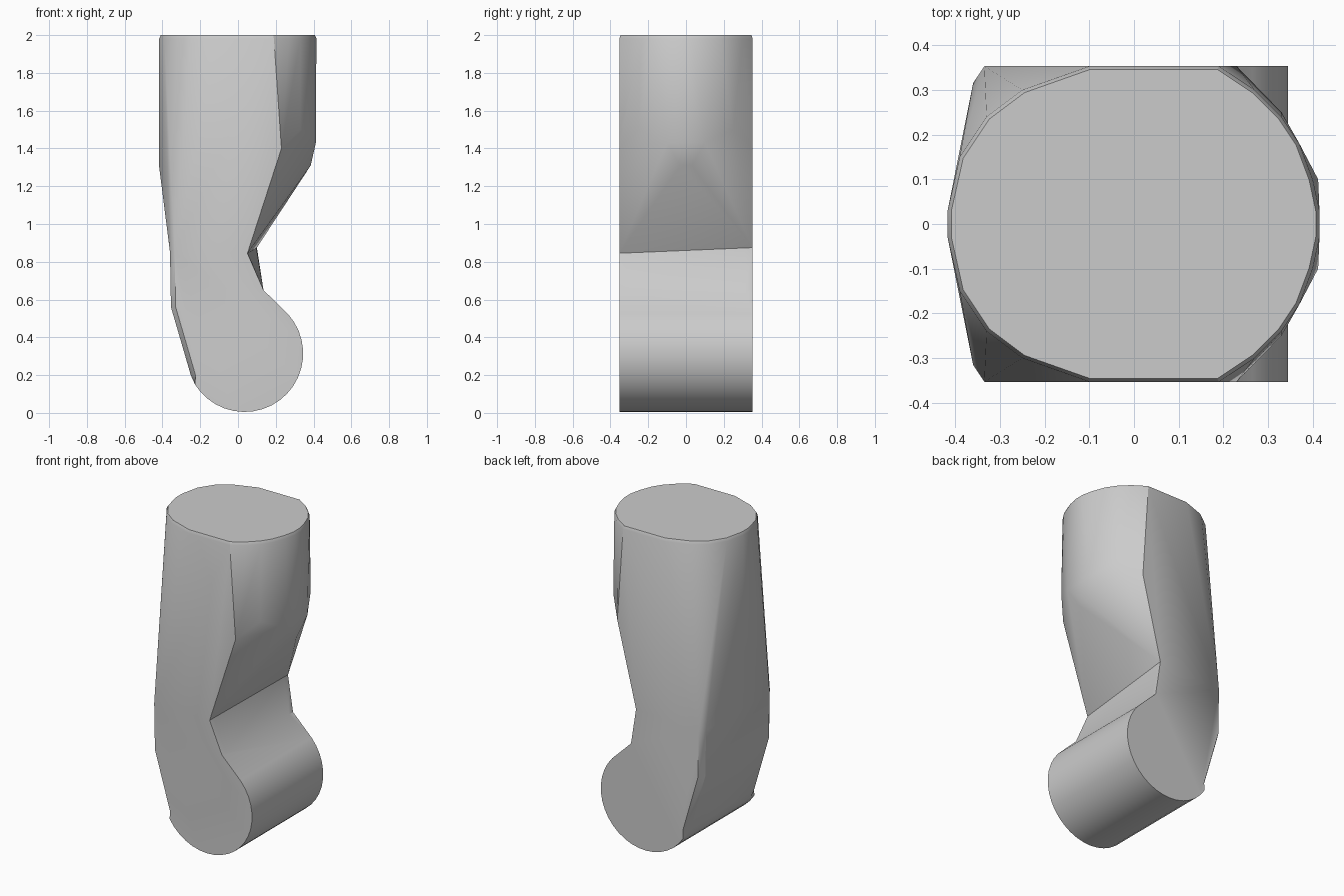
import bpy, bmesh, math

cube = bpy.data.objects.get("Cube")
if cube:
    bpy.data.objects.remove(cube, do_unlink=True)

# One plain grey for the whole limb
grey = bpy.data.materials.new("plain grey")
grey.use_nodes = True
colour = (0.6, 0.6, 0.6, 1)
grey.diffuse_color = colour
grey.node_tree.nodes["Principled BSDF"].inputs["Base Color"].default_value = colour

HALF = 0.353      # half depth of the limb
SOFT = 0.315      # where the small chamfer on the outer edge starts


def waist_right(y):
    """Slightly tilted crease at the inside of the bend."""
    t = (y + HALF) / (2 * HALF)
    return 0.05 + 0.05 * t, 0.845 + 0.03 * t


def side_profile(y):
    """Outline of the lower part in x and z, from one side of the waist to the other."""
    left = [(-0.36, 0.85), (-0.355, 0.56), (-0.25, 0.2)]
    arc = []
    for i in range(21):
        a = math.radians(212 + i * (402 - 212) / 20)
        arc.append((0.035 + 0.31 * math.cos(a), 0.315 + 0.31 * math.sin(a)))
    inset = 0.025 if abs(y) > SOFT else 0
    left = [(x + inset, z) for x, z in left]
    return left + arc + [(0.135, 0.65), waist_right(y)]


bm = bmesh.new()

# Upper part: hull from the oval top to the squarer waist
half_oval = [(-0.417, 0.03), (-0.39, 0.15), (-0.33, 0.24), (-0.25, 0.30), (-0.1, HALF),
             (0.19, HALF), (0.27, 0.30), (0.33, 0.24), (0.37, 0.18), (0.40, 0.1), (0.415, 0.03)]
hull = []
for side in (1, -1):
    for x, y in half_oval:
        hull.append((x, y * side, 1.982))
        hull.append((x * 0.98, y * side * 0.98, 2.0))
    # Rounded shoulder of the inside slope
    for x, y, z in [(0.385, 0.03, 1.31), (0.412, 0.1, 1.43), (0.33, 0.25, 1.5), (0.23, HALF, 1.4)]:
        hull.append((x, y * side, z))
    hull.append((-0.417, 0.03 * side, 1.3))
    # Waist corners
    for y in (SOFT * side, HALF * side):
        hull.append((side_profile(y)[0][0], y, 0.85))
    rx, rz = waist_right(HALF * side)
    hull.append((rx, HALF * side, rz))
verts = [bm.verts.new(p) for p in hull]
result = bmesh.ops.convex_hull(bm, input=verts)
loose = [v for v in bm.verts if not v.link_faces]
bmesh.ops.delete(bm, geom=loose, context='VERTS')
waist = [f for f in bm.faces if all(v.co.z < 0.9 for v in f.verts)]
bmesh.ops.delete(bm, geom=waist, context='FACES')

# Lower part: outline carried through the depth, open at the waist
rings = [[bm.verts.new((x, y, z)) for x, z in side_profile(y)]
         for y in (-HALF, -SOFT, SOFT, HALF)]
for a, b in zip(rings, rings[1:]):
    for i in range(len(a) - 1):
        bm.faces.new((a[i], a[i + 1], b[i + 1], b[i]))
bm.faces.new(rings[0])
bm.faces.new(rings[-1])

# Join both parts and clean flat areas
bmesh.ops.remove_doubles(bm, verts=bm.verts[:], dist=0.001)
bmesh.ops.recalc_face_normals(bm, faces=bm.faces[:])
bmesh.ops.dissolve_limit(bm, angle_limit=math.radians(1), verts=bm.verts[:], edges=bm.edges[:])

mesh = bpy.data.meshes.new("bent_limb")
bm.to_mesh(mesh)
bm.free()
mesh.materials.append(grey)
limb = bpy.data.objects.new("bent_limb", mesh)
bpy.context.collection.objects.link(limb)
bpy.ops.object.select_all(action='DESELECT')
limb.select_set(True)
bpy.context.view_layer.objects.active = limb
bpy.ops.object.shade_smooth_by_angle(angle=math.radians(30))
